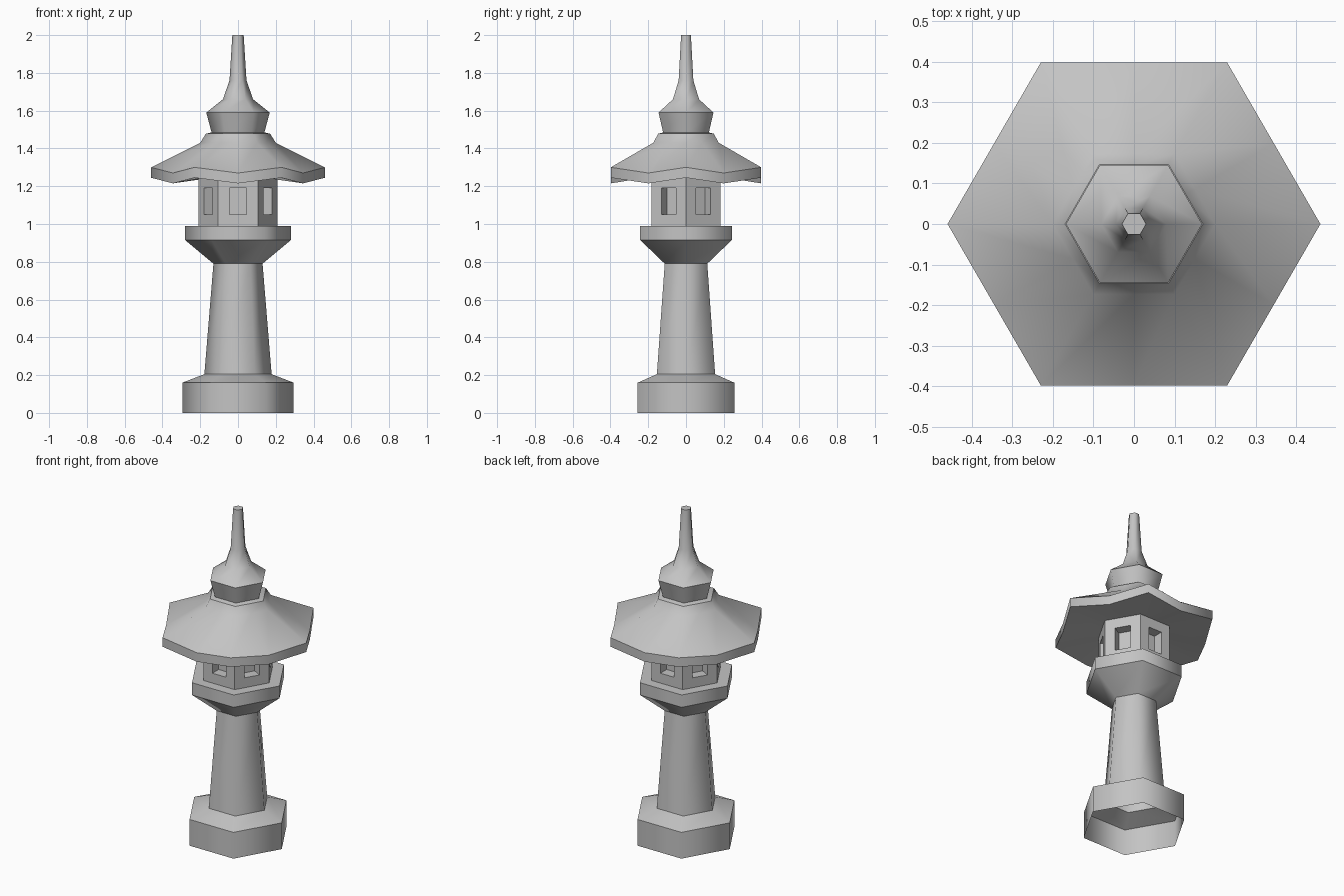
import bpy, bmesh
from math import sin, cos, pi

cube = bpy.data.objects.get("Cube")
if cube:
    bpy.data.objects.remove(cube)

stone = bpy.data.materials.new("grey stone")
stone.use_nodes = True
GREY = (0.55, 0.55, 0.55, 1)
stone.diffuse_color = GREY
stone.node_tree.nodes["Principled BSDF"].inputs["Base Color"].default_value = GREY


def hex_ring(bm, radius, z, sag=None):
    """Hexagon with corners on the x axis; sag adds lowered edge midpoints."""
    steps = 6 if sag is None else 12
    verts = []
    for k in range(steps):
        middle = steps == 12 and k % 2 == 1
        r = radius * cos(pi / 6) if middle else radius
        a = 2 * pi * k / steps
        verts.append(bm.verts.new((r * cos(a), r * sin(a), z - (sag if middle else 0))))
    return verts


def finish(name, bm, smooth=True):
    mesh = bpy.data.meshes.new(name)
    for f in bm.faces:
        f.smooth = smooth
    bm.to_mesh(mesh)
    bm.free()
    mesh.materials.append(stone)
    obj = bpy.data.objects.new(name, mesh)
    bpy.context.collection.objects.link(obj)
    return obj


def loft(name, profile, soft=(), sags=None, cap=False):
    """Skin hexagon rings (radius, z); rings not listed in soft get a hard crease."""
    bm = bmesh.new()
    rings = [hex_ring(bm, r, z, sags[i] if sags else None)
             for i, (r, z) in enumerate(profile)]
    n = len(rings[0])
    for low, high in zip(rings, rings[1:]):
        for k in range(n):
            j = (k + 1) % n
            bm.faces.new((low[k], low[j], high[j], high[k]))
    if cap:
        bm.faces.new(rings[-1])
    for i, ring in enumerate(rings):
        if i not in soft:
            for k in range(n):
                edge = bm.edges.get((ring[k], ring[(k + 1) % n]))
                edge.smooth = False
    return finish(name, bm)


# Hollow foot and tapering post
loft("base", [(0.295, 0), (0.295, 0.16), (0.178, 0.205)])
loft("pillar", [(0.178, 0.205), (0.13, 0.79)])

# Flared platform under the light chamber
loft("platform", [(0.13, 0.79), (0.28, 0.915), (0.28, 0.99), (0.21, 0.99)])

# Light chamber with a recessed window in each wall
bm = bmesh.new()
low, high = hex_ring(bm, 0.21, 0.99), hex_ring(bm, 0.21, 1.25)
walls = [bm.faces.new((low[k - 1], low[k], high[k], high[k - 1])) for k in range(6)]
bm.normal_update()
bmesh.ops.inset_individual(bm, faces=walls, thickness=0.06, use_even_offset=True)
panes = bmesh.ops.extrude_discrete_faces(bm, faces=walls)["faces"]
bm.normal_update()
for pane in panes:
    bmesh.ops.translate(bm, verts=pane.verts, vec=pane.normal * -0.06)
finish("light_chamber", bm, smooth=False)

# Roof with raised corners, thick eaves and a collar
loft("roof",
     [(0.21, 1.25), (0.46, 1.245), (0.46, 1.3), (0.2, 1.43), (0.17, 1.478), (0.14, 1.485)],
     soft=(3,), sags=[0, 0.03, 0.03, 0, 0, 0])

# Finial
loft("finial",
     [(0.14, 1.485), (0.168, 1.59), (0.08, 1.66), (0.045, 1.76), (0.03, 2.0)],
     soft=(2, 3), cap=True)
